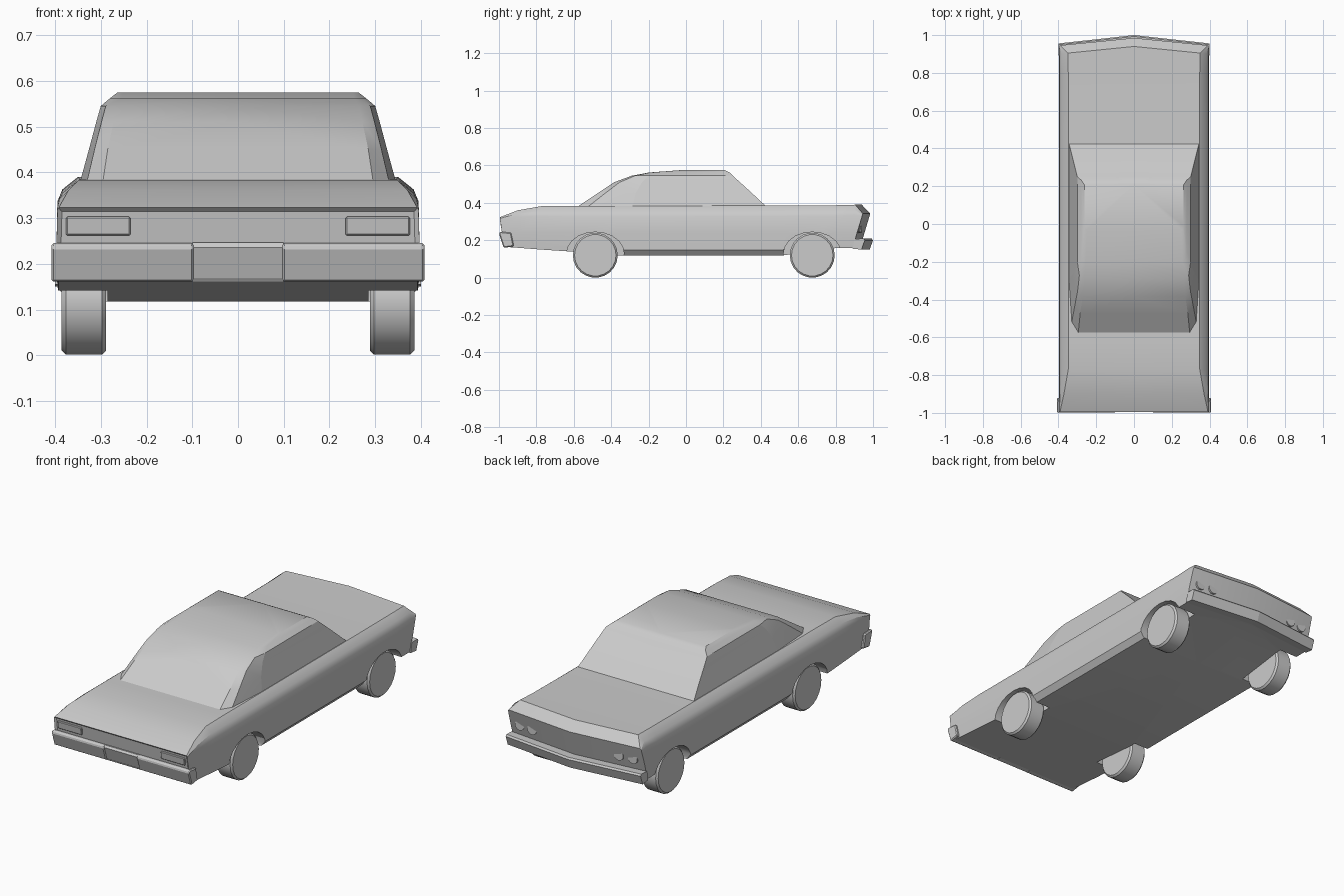
import bpy, bmesh
from math import pi
from mathutils import Matrix

cube = bpy.data.objects.get("Cube")
if cube:
    bpy.data.objects.remove(cube)

grey = bpy.data.materials.new("plain_grey")
grey.use_nodes = True
grey.diffuse_color = (0.6, 0.6, 0.6, 1)
grey.node_tree.nodes["Principled BSDF"].inputs["Base Color"].default_value = (0.6, 0.6, 0.6, 1)


def finish(name, bm, smooth=True):
    mesh = bpy.data.meshes.new(name)
    bm.to_mesh(mesh)
    bm.free()
    obj = bpy.data.objects.new(name, mesh)
    bpy.context.collection.objects.link(obj)
    mesh.materials.append(grey)
    activate(obj)
    if smooth:
        bpy.ops.object.shade_smooth_by_angle(angle=pi / 6)
    return obj


def activate(obj):
    bpy.ops.object.select_all(action="DESELECT")
    obj.select_set(True)
    bpy.context.view_layer.objects.active = obj


def apply_modifier(obj, kind, **settings):
    activate(obj)
    mod = obj.modifiers.new(kind.lower(), kind)
    for key, value in settings.items():
        setattr(mod, key, value)
    bpy.ops.object.modifier_apply(modifier=mod.name)


def loft(rings):
    """Skin of half rings, open along the centre line; returns sides by [ring][segment]."""
    bm = bmesh.new()
    rows = [[bm.verts.new(p) for p in ring] for ring in rings]
    sides = [[bm.faces.new((a[j], b[j], b[j + 1], a[j + 1])) for j in range(len(a) - 1)]
             for a, b in zip(rows, rows[1:])]
    end = bm.faces.new(rows[-1][::-1])
    return bm, rows, sides, end


def recess(bm, faces, width, depth):
    bmesh.ops.inset_region(bm, faces=faces, thickness=width, depth=-depth,
                           use_boundary=False, use_even_offset=True)


def across(name, profile, xs, sweep=0.0, bevel=0.0):
    """Prism of a (y, z) profile running along x, swept back from the centre."""
    bm = bmesh.new()
    rows = [[bm.verts.new((x, y - sweep * abs(x), z)) for y, z in profile] for x in xs]
    n = len(profile)
    for a, b in zip(rows, rows[1:]):
        for j in range(n):
            k = (j + 1) % n
            bm.faces.new((a[j], b[j], b[k], a[k]))
    bm.faces.new(rows[0])
    bm.faces.new(rows[-1][::-1])
    bmesh.ops.recalc_face_normals(bm, faces=bm.faces)
    obj = finish(name, bm, False)
    if bevel:
        apply_modifier(obj, "BEVEL", width=bevel, segments=1)
    return obj


def cylinder(bm, radius, depth, matrix, segments):
    bmesh.ops.create_cone(bm, cap_ends=True, segments=segments, radius1=radius,
                          radius2=radius, depth=depth, matrix=matrix)


# Body: half sections from tail to nose
def section(y, low, top, shoulder, drop, sill, lean=0.0, sweep=0.0):
    half = [(0, low), (sill, low), (.395, low + .03), (.397, .24), (.395, top - drop),
            ((.395 + shoulder) / 2 + .012 * drop / .057, top - drop / 2), (shoulder, top), (0, top)]
    return [(x, y + lean * (z - top) - sweep * x, z) for x, z in half]


bm, rows, sides, nose = loft([
    section(-.996, .165, .323, .392, .012, .393, lean=-.15),
    section(-.9, .16, .36, .371, .035, .393),
    section(-.77, .15, .383, .348, .055, .393),
    section(-.62, .14, .384, .347, .057, .393),
    section(-.36, .118, .384, .347, .057, .37),
    section(.51, .118, .385, .347, .057, .37),
    section(.8, .158, .387, .348, .057, .393),
    section(.94, .158, .39, .35, .055, .393, sweep=.1),
    section(.985, .158, .342, .39, .012, .393, lean=.3, sweep=.1)])
tail = bm.faces.new(rows[0])
recess(bm, [nose], .014, .02)
recess(bm, [tail], .01, .008)
body = finish("body", bm)
apply_modifier(body, "MIRROR", merge_threshold=.0005)

# Wheel arches
AXLES = (-.485, .675)
bm = bmesh.new()
for y in AXLES:
    for side in (-1, 1):
        place = (Matrix.Translation((side * .385, y, .13)) @ Matrix.Diagonal((1, 1.28, .95, 1))
                 @ Matrix.Rotation(pi / 2, 4, "Y"))
        cylinder(bm, .12, .2, place, 20)
cutter = finish("arch_cutter", bm, False)
cutter.hide_render = True
apply_modifier(body, "BOOLEAN", operation="DIFFERENCE", object=cutter, solver="EXACT")
bpy.data.objects.remove(cutter)
activate(body)
bpy.ops.object.shade_smooth_by_angle(angle=pi / 6)

# Cabin: half outlines stacked upward, each running from windscreen to rear window
levels = [  # height, half width, windscreen, pillar, rear window, rear half width
    (.37, .348, .44, -.30, -.595, .297), (.45, .326, .355, -.27, -.475, .285),
    (.51, .31, .289, -.235, -.385, .272), (.545, .30, .25, -.2, -.29, .264),
    (.562, .28, .233, -.15, -.2, .255), (.575, .263, .208, -.01, -.03, .25)]
rings = []
for z, w, front, pillar, rear, rw in levels:
    mid = rear + .2 * (pillar - rear)
    rings.append([(0, front, z), (w, front, z), (w, pillar, z),
                  (rw + .7 * (w - rw), mid, z), (rw, rear, z), (0, rear, z)])
bm, rows, sides, roof = loft(rings)
recess(bm, [sides[i][1] for i in range(3)], .012, .022)
cabin = finish("cabin", bm)
apply_modifier(cabin, "MIRROR", merge_threshold=.0005)

# Bumpers
across("front_bumper", [(.935, .155), (.982, .15), (1.0, .2), (.993, .209), (.945, .207)],
       (-.4, 0, .4), sweep=.11)
rear_profile = [(-.975, .16), (-1.0, .236), (-.992, .246), (-.935, .24), (-.92, .168)]
for side, name in ((1, "left"), (-1, "right")):
    across(f"rear_bumper_{name}", rear_profile, (side * .097, side * .408), bevel=.005)
across("rear_bumper_centre", [(y + .006, z) for y, z in rear_profile], (-.1, .1))

for side, name in ((1, "left"), (-1, "right")):
    # Tail lamps
    across(f"tail_lamp_{name}", [(-.994, .303), (-.988, .262), (-.96, .262), (-.96, .303)],
           (side * .235, side * .376), bevel=.003)
    # Paired headlamps
    for x, spot in ((.335, "outer"), (.257, "inner")):
        bm = bmesh.new()
        spin = Matrix.Translation((side * x, .95 - .1 * x, .268)) @ Matrix.Rotation(pi / 2, 4, "X")
        cylinder(bm, .028, .03, spin, 16)
        finish(f"headlamp_{spot}_{name}", bm)
    # Wheels
    for y, end in zip(AXLES, ("rear", "front")):
        bm = bmesh.new()
        cylinder(bm, .12, .097, Matrix.Translation((side * .337, y, .12))
                 @ Matrix.Rotation(pi / 2, 4, "Y"), 22)
        rims = [e for e in bm.edges if any(len(f.verts) > 4 for f in e.link_faces)]
        bmesh.ops.bevel(bm, geom=rims, offset=.009, segments=1, affect="EDGES")
        finish(f"wheel_{end}_{name}", bm)
